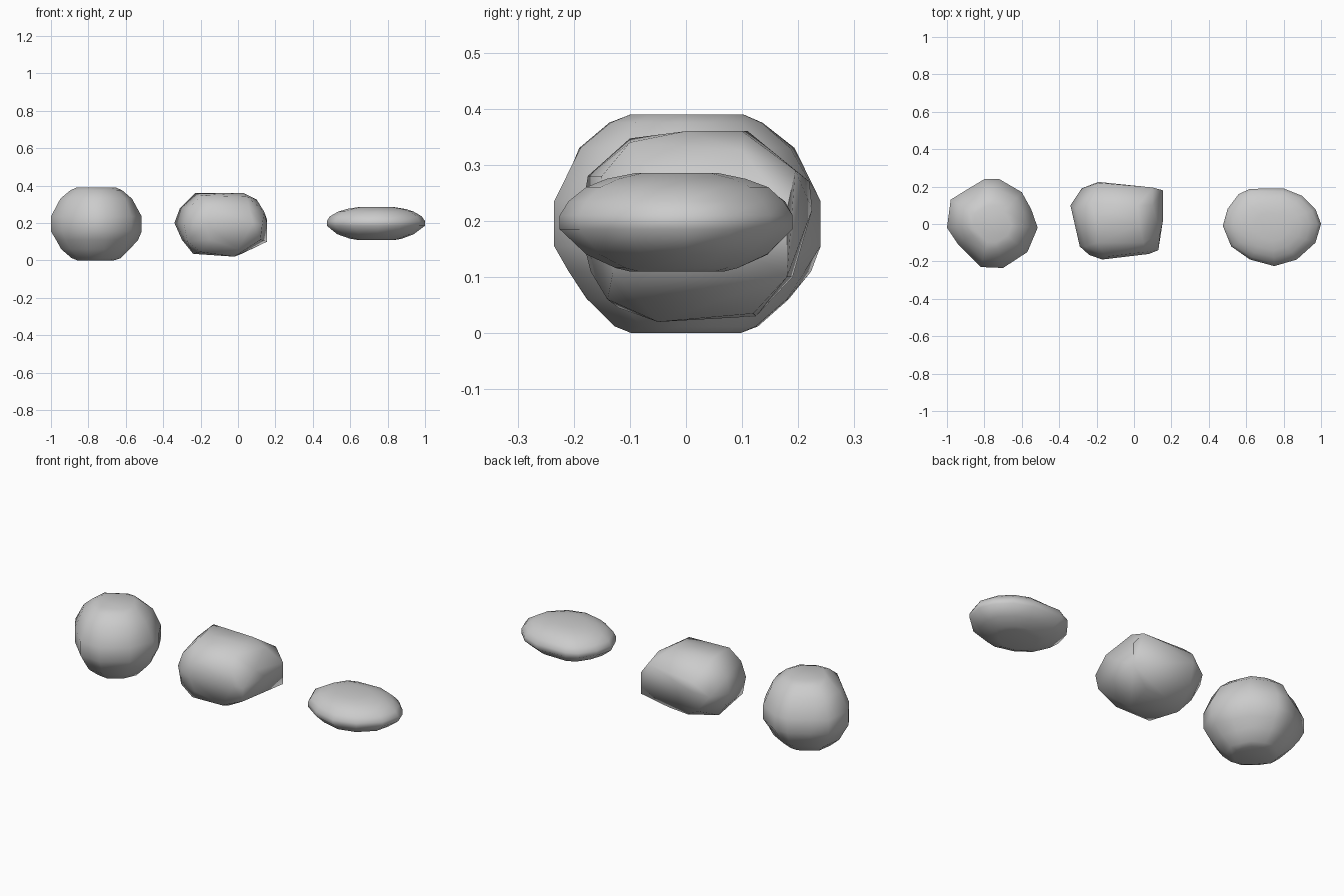
import bpy, bmesh, random, math
from mathutils import Vector


def finish(name, bm):
    bmesh.ops.recalc_face_normals(bm, faces=bm.faces[:])
    mesh = bpy.data.meshes.new(name)
    bm.to_mesh(mesh)
    bm.free()
    ob = bpy.data.objects.new(name, mesh)
    bpy.context.collection.objects.link(ob)
    bpy.ops.object.select_all(action='DESELECT')
    ob.select_set(True)
    bpy.context.view_layer.objects.active = ob
    bpy.ops.object.shade_smooth_by_angle(angle=math.radians(60))
    return ob


def lofted_stone(name, centre, outline, rings, rough, seed):
    """Stack scaled copies of a plan outline; rings hold (z, scale)."""
    rng = random.Random(seed)
    cx, cy = centre
    bm = bmesh.new()
    loops = []
    for z, s in rings:
        # the widest rings keep the exact outline, the rest are chipped a little
        j = 0 if s >= 1 else rough
        loop = []
        for x, y in outline:
            k = s * (1 + rng.uniform(-j, j))
            loop.append(bm.verts.new((cx + (x - cx) * k, cy + (y - cy) * k, z)))
        loops.append(loop)
    n = len(outline)
    for a, b in zip(loops, loops[1:]):
        for i in range(n):
            bm.faces.new((a[i], a[(i + 1) % n], b[(i + 1) % n], b[i]))
    bm.faces.new(loops[0][::-1])
    bm.faces.new(loops[-1])
    return finish(name, bm)


def hull_stone(name, points):
    bm = bmesh.new()
    for p in points:
        bm.verts.new(Vector(p))
    res = bmesh.ops.convex_hull(bm, input=bm.verts[:])
    loose = [v for v in bm.verts if not v.link_faces]
    bmesh.ops.delete(bm, geom=loose, context='VERTS')
    return finish(name, bm)


# round stone on the left
lofted_stone(
    "round_stone", (-0.76, 0.0),
    [(-0.515, -0.02), (-0.55, 0.08), (-0.60, 0.17), (-0.72, 0.24), (-0.80, 0.24),
     (-0.90, 0.18), (-0.98, 0.13), (-1.0, -0.02), (-0.94, -0.11), (-0.82, -0.23),
     (-0.70, -0.235), (-0.57, -0.15)],
    [(0.0, 0.40), (0.012, 0.53), (0.06, 0.75), (0.11, 0.90), (0.155, 1.0),
     (0.235, 1.0), (0.33, 0.80), (0.375, 0.58), (0.39, 0.42)],
    0.035, 3)

# angular stone in the middle
hull_stone("angular_stone", [
    # top
    (-.23, .11, .36), (.02, .10, .36), (.03, 0, .36), (-.20, 0, .358),
    (-.20, -.10, .347), (.05, -.10, .34), (.10, .10, .325),
    # upper belt
    (-.31, .08, .28), (-.26, -.12, .28), (-.15, -.175, .28), (.06, -.15, .28),
    (.14, -.05, .26), (.10, .195, .29), (-.19, .22, .27),
    # waist
    (-.34, .10, .20), (-.29, -.12, .20), (-.24, -.165, .20), (-.17, -.19, .19),
    (.08, -.16, .20), (.13, -.14, .19), (.155, .02, .20), (.155, .18, .22),
    (-.28, .19, .20), (-.19, .225, .22),
    # lower belt
    (.155, .18, .10), (.12, -.13, .11), (-.30, .08, .11), (-.27, -.12, .10),
    (-.15, -.17, .11), (-.20, .19, .10),
    # underside
    (-.24, .05, .035), (-.20, -.12, .045), (-.02, -.05, .02), (.0, -.14, .06),
    (-.10, .125, .03), (.02, .12, .035)])

# flat pebble on the right
lofted_stone(
    "flat_pebble", (0.74, -0.015),
    [(1.0, 0.0), (0.97, 0.08), (0.90, 0.15), (0.80, 0.19), (0.62, 0.188),
     (0.56, 0.16), (0.50, 0.08), (0.475, -0.01), (0.52, -0.12), (0.62, -0.19),
     (0.75, -0.225), (0.87, -0.19), (0.97, -0.10)],
    [(0.11, 0.40), (0.116, 0.53), (0.14, 0.78), (0.185, 1.0), (0.21, 1.0),
     (0.235, 0.93), (0.26, 0.78), (0.275, 0.60), (0.285, 0.36)],
    0.015, 5)
